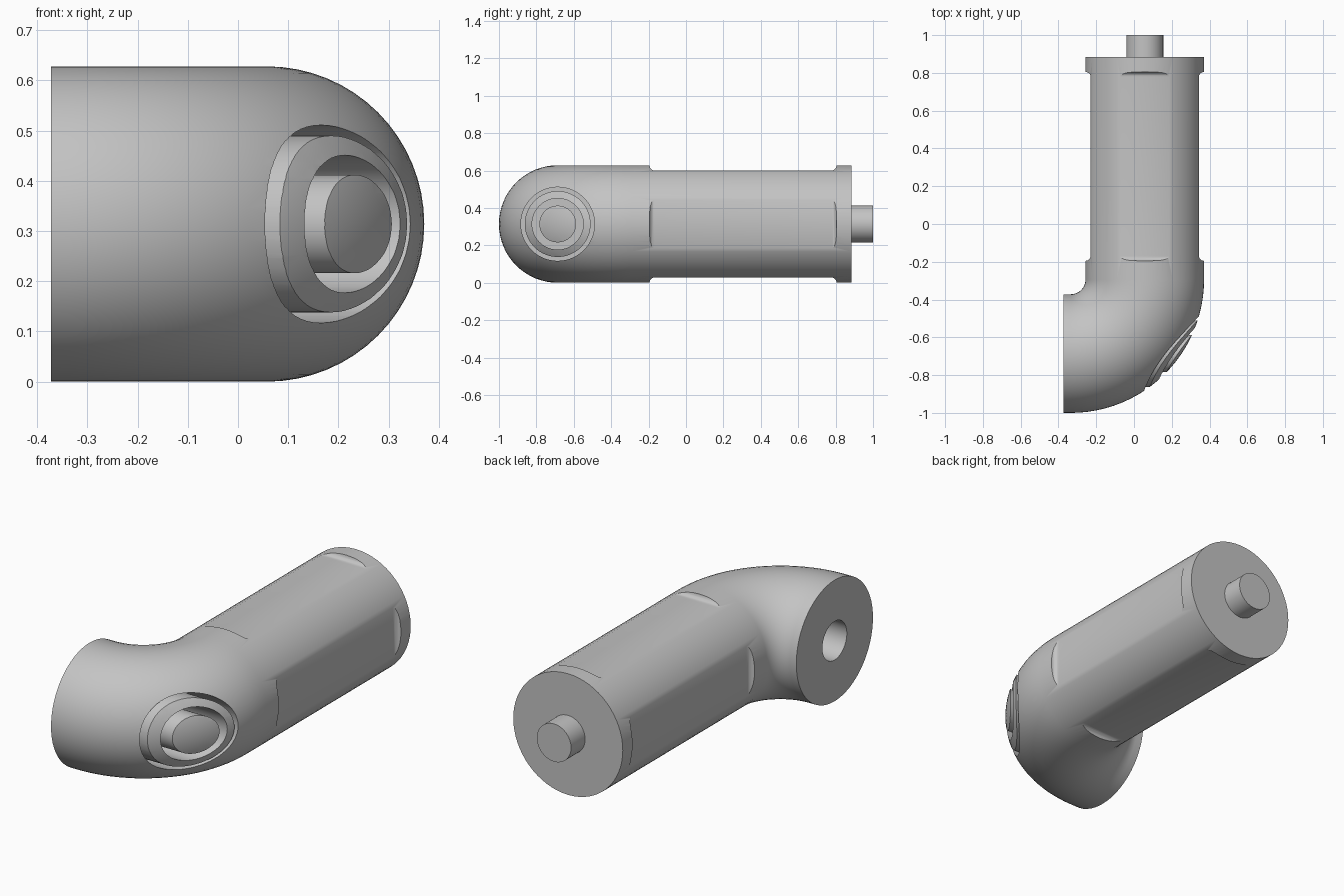
import bpy, bmesh, math
from mathutils import Vector, Matrix

if "Cube" in bpy.data.objects:
    bpy.data.objects.remove(bpy.data.objects["Cube"], do_unlink=True)

R = 0.314            # tube radius, also the axis height
AX = 0.057           # x of the straight axis
AY = -0.686          # y of the short arm axis
BEND = 0.392         # centreline radius of the elbow
SEG = 64

grey = bpy.data.materials.new("plain grey")
grey.use_nodes = True
colour = (0.55, 0.55, 0.55, 1)
grey.diffuse_color = colour
grey.node_tree.nodes["Principled BSDF"].inputs["Base Color"].default_value = colour


def finish(name, bm):
    bmesh.ops.recalc_face_normals(bm, faces=bm.faces)
    mesh = bpy.data.meshes.new(name)
    bm.to_mesh(mesh)
    bm.free()
    mesh.materials.append(grey)
    obj = bpy.data.objects.new(name, mesh)
    bpy.context.scene.collection.objects.link(obj)
    return obj


def bridge(bm, rings, closed):
    """Skin a row of vertex rings, closing the row or capping its ends."""
    n = len(rings[0])
    pairs = list(zip(rings, rings[1:]))
    if closed:
        pairs.append((rings[-1], rings[0]))
    else:
        bm.faces.new(rings[0])
        bm.faces.new(rings[-1])
    for a, b in pairs:
        for i in range(n):
            j = (i + 1) % n
            bm.faces.new((a[i], a[j], b[j], b[i]))


def ring(bm, centre, side, radius):
    up = Vector((0, 0, 1))
    steps = [2 * math.pi * i / SEG for i in range(SEG)]
    return [bm.verts.new(centre + radius * (math.cos(t) * side + math.sin(t) * up))
            for t in steps]


def lathe(name, profile, closed, origin, axis):
    """Turn (radius, distance along axis) points about a level axis."""
    bm = bmesh.new()
    side = Vector((0, 0, 1)).cross(axis)
    rings = [ring(bm, origin + axis * d, side, r) for r, d in profile]
    bridge(bm, rings, closed)
    return finish(name, bm)


def flat_cutter(turn):
    """Block with rounded lower edges that mills one flat on the tube."""
    y0, y1, low, high, fr = -0.195, 0.805, 0.286, 0.40, 0.028
    prof = [(y0, high)]
    for cy, start in ((y0 + fr, math.pi), (y1 - fr, 1.5 * math.pi)):
        for k in range(7):
            t = start + k * math.pi / 12
            prof.append((cy + fr * math.cos(t), low + fr + fr * math.sin(t)))
    prof.append((y1, high))
    bm = bmesh.new()
    rings = [[bm.verts.new((x, y, z)) for y, z in prof] for x in (-0.2, 0.2)]
    bridge(bm, rings, False)
    spin = Matrix.Translation((AX, 0, R)) @ Matrix.Rotation(turn, 4, "Y")
    bm.transform(spin)
    return finish("flat_cutter", bm)


# Bent tube: short arm, quarter elbow, long straight arm
bm = bmesh.new()
cx, cy = AX - BEND, AY + BEND
rings = [ring(bm, Vector((-0.372, AY, R)), Vector((0, -1, 0)), R)]
for k in range(25):
    a = -math.pi / 2 + k * math.pi / 48
    out = Vector((math.cos(a), math.sin(a), 0))
    rings.append(ring(bm, Vector((cx, cy, R)) + out * BEND, out, R))
rings.append(ring(bm, Vector((AX, 0.885, R)), Vector((1, 0, 0)), R))
bridge(bm, rings, False)
body = finish("bent_tube", bm)

# Cutters: four flats, two round grooves in the elbow, the socket in the short arm
x_axis, y_axis = Vector((1, 0, 0)), Vector((0, 1, 0))
arm = Vector((0, AY, R))
cutters = [flat_cutter(k * math.pi / 2) for k in range(4)]
for inner, outer in ((0.098, 0.137), (0.176, 0.197)):
    profile = [(inner, -0.03), (outer, -0.03), (outer, 0.5), (inner, 0.5)]
    cutters.append(lathe("groove_cutter", profile, True, arm, x_axis))
cutters.append(lathe("socket_cutter", [(0.1, -0.45), (0.1, -0.25)], False, arm, x_axis))

for cutter in cutters:
    cutter.hide_render = True
    mod = body.modifiers.new("cut", "BOOLEAN")
    mod.operation = "DIFFERENCE"
    mod.solver = "EXACT"
    mod.object = cutter

# Bake the cuts and drop the cutters
bpy.context.view_layer.update()
baked = bpy.data.meshes.new_from_object(
    body.evaluated_get(bpy.context.evaluated_depsgraph_get()))
body.modifiers.clear()
body.data = baked
for cutter in cutters:
    bpy.data.objects.remove(cutter, do_unlink=True)

# Round peg on the far end
peg = lathe("end_peg", [(0.098, 0.86), (0.098, 1.0)], False, Vector((AX, 0, R)), y_axis)

for obj in (body, peg):
    bpy.ops.object.select_all(action="DESELECT")
    obj.select_set(True)
    bpy.context.view_layer.objects.active = obj
    bpy.ops.object.shade_smooth_by_angle(angle=math.radians(30))
